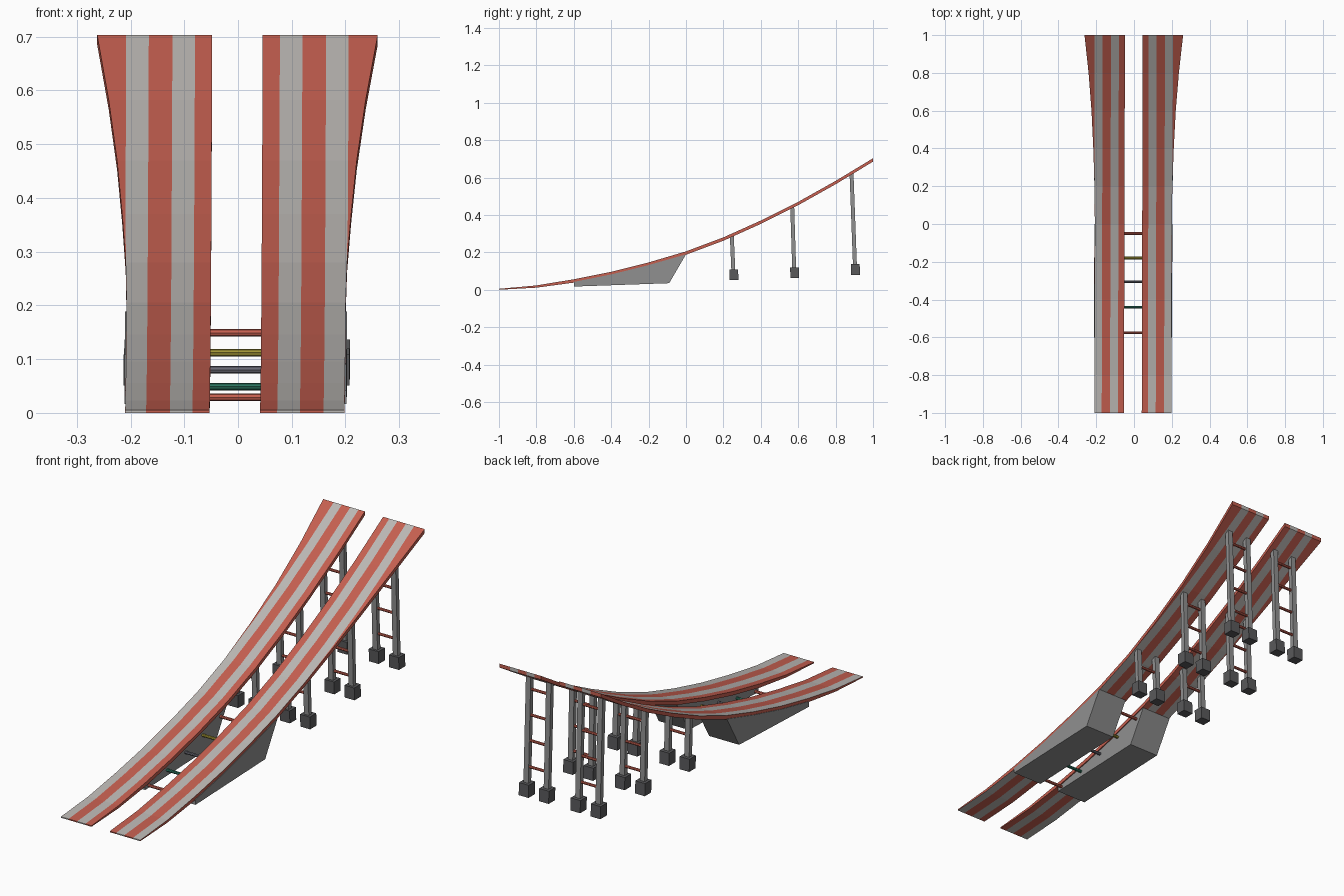
import bpy, bmesh, math
from mathutils import Vector

if "Cube" in bpy.data.objects:
    bpy.data.objects.remove(bpy.data.objects["Cube"])


def material(name, rgb):
    m = bpy.data.materials.new(name)
    m.diffuse_color = (*rgb, 1)
    m.use_nodes = True
    m.node_tree.nodes["Principled BSDF"].inputs["Base Color"].default_value = m.diffuse_color
    return m


RED = material("brick red", (0.56, 0.115, 0.08))
PALE = material("pale grey", (0.50, 0.48, 0.46))
STEEL = material("steel grey", (0.28, 0.28, 0.28))
DARK = material("dark footing grey", (0.10, 0.10, 0.105))
YELLOW = material("mustard yellow", (0.36, 0.30, 0.035))
SLATE = material("slate grey", (0.14, 0.14, 0.17))
GREEN = material("deep green", (0.025, 0.18, 0.115))


def skew(v):
    # the whole model leans very slightly in plan
    return Vector((v[0] + 0.0025 * (v[1] - 1) - 0.001, v[1], v[2]))


def finish(name, bm, mats):
    for v in bm.verts:
        v.co = skew(v.co)
    bmesh.ops.recalc_face_normals(bm, faces=bm.faces)
    me = bpy.data.meshes.new(name)
    bm.to_mesh(me)
    bm.free()
    for m in mats:
        me.materials.append(m)
    ob = bpy.data.objects.new(name, me)
    bpy.context.collection.objects.link(ob)
    return ob


# Ramp profile: y, top height, outer edge
PROFILE = [(-1, .005, .204), (-.8, .023, .204), (-.6, .056, .204), (-.4, .096, .204),
           (-.2, .146, .204), (0, .205, .204), (.2, .280, .206), (.4, .370, .213),
           (.6, .470, .223), (.8, .582, .239), (1, .703, .261)]


def top_z(y):
    for a, b in zip(PROFILE, PROFILE[1:]):
        if y <= b[0]:
            return a[1] + (b[1] - a[1]) * (y - a[0]) / (b[0] - a[0])


def ramp(name, s):
    # striped lengthways, red edges
    bm = bmesh.new()
    rows = []
    for i, (y, z, outer) in enumerate(PROFILE):
        t = (.005, .012)[i] if i < 2 else .018
        xs = [.047, .079, .121, .165, min(.207, outer - .0005), outer]
        rows.append([[bm.verts.new((s * x, y, z - d)) for x in xs] for d in (0, t)])
    n = 5

    def face(vs, mat):
        bm.faces.new(vs).material_index = mat
    for a, b in zip(rows, rows[1:]):
        for k in range(n):
            for side in (0, 1):
                face((a[side][k], a[side][k + 1], b[side][k + 1], b[side][k]), k % 2)
        for k in (0, n):
            face((a[0][k], b[0][k], b[1][k], a[1][k]), 0)
    for r in (rows[0], rows[-1]):
        for k in range(n):
            face((r[0][k], r[0][k + 1], r[1][k + 1], r[1][k]), k % 2)
    finish(name, bm, [RED, PALE])


def wedge(name, s):
    # solid support under the lower half of the ramp
    pts = [(-.6, .017), (-.09, .035), (0, .189)]
    pts += [(y, top_z(y) - .014) for y in (-.2, -.4, -.6)]
    bm = bmesh.new()
    f = bm.faces.new([bm.verts.new((s * .052, y, z)) for y, z in pts])
    r = bmesh.ops.extrude_face_region(bm, geom=[f])
    for v in r["geom"]:
        if isinstance(v, bmesh.types.BMVert):
            v.co.x = s * .2065
    finish(name, bm, [STEEL])


def prism(name, lo, hi, sx, sy, mat):
    # upright box between two end points
    bm = bmesh.new()
    bmesh.ops.create_cube(bm, size=1)
    for v in bm.verts:
        p = Vector(hi if v.co.z > 0 else lo)
        v.co = p + Vector((v.co.x * sx, v.co.y * sy, 0))
    finish(name, bm, [mat])


def bar(name, x0, x1, y, z, radius, mat):
    # eight-sided crossbar along x
    bm = bmesh.new()
    bmesh.ops.create_cone(bm, cap_ends=True, segments=8, radius1=radius, radius2=radius,
                          depth=abs(x1 - x0))
    for v in bm.verts:
        c = v.co.copy()
        v.co = ((x0 + x1) / 2 + c.z, y + c.x, z + c.y)
    finish(name, bm, [mat])


# Legs: foot y, foot centre z, top y, rung heights
STATIONS = [(.256, .080, .245, (.205,)),
            (.581, .091, .568, (.16, .275, .39)),
            (.906, .108, .885, (.21, .33, .447, .565))]

for side, s in (("left", -1), ("right", 1)):
    ramp(side + "_ramp", s)
    wedge(side + "_wedge", s)
    for i, (fy, fz, ty, rungs) in enumerate(STATIONS, 1):
        tz = top_z(ty) - .012
        for j, x in (("inner", .081), ("outer", .185)):
            prism(f"{side}_{j}_leg_{i}", (s * x, fy - .002, fz), (s * x, ty, tz), .025, .021, STEEL)
            prism(f"{side}_{j}_foot_{i}", (s * x, fy + .001, fz - .029),
                  (s * x, fy - .001, fz + .029), .050, .047, DARK)
        for k, z in enumerate(rungs, 1):
            y = fy + (ty - fy) * (z - fz) / (tz - fz)
            bar(f"{side}_rung_{i}_{k}", s * .081, s * .185, y, z, .0065, RED)

# Crossbars joining the two ramps
for name, y, z, m in (("front", -.575, .029, RED), ("green", -.44, .049, GREEN),
                      ("slate", -.305, .080, SLATE), ("yellow", -.18, .112, YELLOW),
                      ("rear", -.05, .149, RED)):
    bar(name + "_crossbar", -.058, .058, y, z, .007, m)
